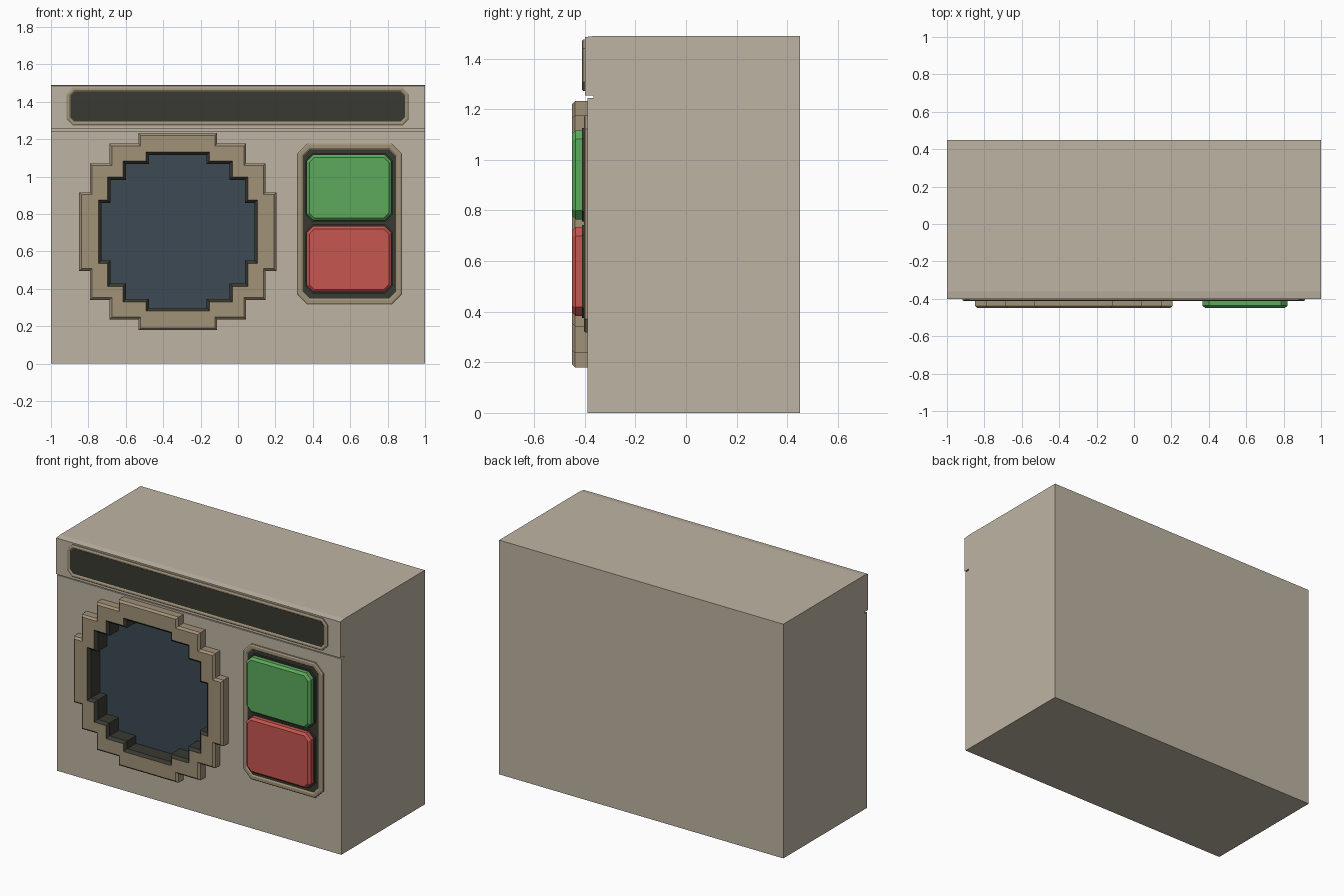
import bpy, bmesh

default = bpy.data.objects.get("Cube")
if default:
    bpy.data.objects.remove(default, do_unlink=True)


def material(name, r, g, b):
    """Flat colour given as sRGB bytes, stored linear."""
    lin = [((c / 255 + 0.055) / 1.055) ** 2.4 for c in (r, g, b)] + [1.0]
    mat = bpy.data.materials.new(name)
    mat.use_nodes = True
    mat.diffuse_color = lin
    mat.node_tree.nodes["Principled BSDF"].inputs["Base Color"].default_value = lin
    return mat


CASE = material("beige case", 190, 180, 163)
TRIM = material("brown trim", 161, 146, 121)
DARK = material("charcoal", 58, 58, 50)
GLASS = material("slate blue", 60, 74, 84)
GREEN = material("green", 93, 170, 93)
RED = material("red", 198, 86, 80)


def stepped(cx, cz, steps, inset=0.0):
    """Stair-stepped disc outline; steps run from widest to narrowest."""
    a = [s - inset for s in steps]
    n = len(a)
    quarter = []
    for i in range(n):
        quarter.append((a[i], a[n - 1 - i]))
        if i < n - 1:
            quarter.append((a[i + 1], a[n - 1 - i]))
    pts = []
    for _ in range(4):
        pts += quarter
        quarter = [(-z, x) for x, z in quarter]
    return [(cx + x, cz + z) for x, z in pts]


def octagon(x0, x1, z0, z1, cut, inset=0.0):
    """Rectangle outline with chamfered corners."""
    x0, x1, z0, z1 = x0 + inset, x1 - inset, z0 + inset, z1 - inset
    c = max(cut - 0.586 * inset, 0.004)
    return [(x1, z0 + c), (x1, z1 - c), (x1 - c, z1), (x0 + c, z1),
            (x0, z1 - c), (x0, z0 + c), (x0 + c, z0), (x1 - c, z0)]


def finish(name, bm, mats):
    bmesh.ops.recalc_face_normals(bm, faces=bm.faces[:])
    mesh = bpy.data.meshes.new(name)
    bm.to_mesh(mesh)
    bm.free()
    for m in mats:
        mesh.materials.append(m)
    obj = bpy.data.objects.new(name, mesh)
    bpy.context.collection.objects.link(obj)
    return obj


def loft(name, sections, mats, bands=None, ring=False):
    """Bridge (outline, y) sections; ring joins last to first, otherwise cap ends."""
    bm = bmesh.new()
    loops = [[bm.verts.new((x, y, z)) for x, z in pts] for pts, y in sections]
    pairs = list(zip(loops, loops[1:]))
    if ring:
        pairs.append((loops[-1], loops[0]))
    for k, (a, b) in enumerate(pairs):
        for i in range(len(a)):
            j = (i + 1) % len(a)
            face = bm.faces.new((a[i], a[j], b[j], b[i]))
            face.material_index = bands[k] if bands else 0
    if not ring:
        bm.faces.new(loops[0])
        bm.faces.new(loops[-1])
    return finish(name, bm, mats)


# Case: side profile with overhanging header and groove, extruded across x
profile = [(0.45, 0), (0.45, 1.49), (-0.36, 1.49), (-0.40, 1.485), (-0.40, 1.255),
           (-0.365, 1.255), (-0.365, 1.245), (-0.39, 1.245), (-0.39, 0)]
bm = bmesh.new()
left, right = [[bm.verts.new((x, y, z)) for y, z in profile] for x in (-1, 1)]
for i in range(len(profile)):
    j = (i + 1) % len(profile)
    bm.faces.new((left[i], left[j], right[j], right[i]))
bm.faces.new(left)
bm.faces.new(right)
case = finish("case", bm, [CASE])

# Round stepped window: recess in the case
CX, CZ = -0.322, 0.706
OUTER = (0.527, 0.47, 0.365, 0.21)
INNER = (0.425, 0.376, 0.293, 0.17)


def window(inset):
    return stepped(CX, CZ, INNER, inset)


cutter = loft("recess_cutter", [(window(-0.015), -0.6), (window(-0.015), -0.33)], [CASE])
cutter.hide_render = True
cut = case.modifiers.new("recess", "BOOLEAN")
cut.operation = "DIFFERENCE"
cut.solver = "EXACT"
cut.object = cutter
bpy.context.view_layer.objects.active = case
bpy.ops.object.modifier_apply(modifier=cut.name)
bpy.data.objects.remove(cutter, do_unlink=True)

# Window surround with dark tapered lining, and the glass at its bottom
loft("window_surround", [
    (stepped(CX, CZ, OUTER), -0.385),
    (stepped(CX, CZ, OUTER), -0.438),
    (stepped(CX, CZ, OUTER, 0.012), -0.45),
    (window(0), -0.45),
    (window(0.016), -0.435),
    (window(0.016), -0.335),
    (window(-0.012), -0.335),
    (window(-0.012), -0.385),
], [TRIM, DARK], bands=[0, 0, 0, 1, 1, 1, 1, 0], ring=True)
loft("window_glass", [(window(0.01), -0.335), (window(0.01), -0.345)], [GLASS])


def framed_panel(name, box, cut, width, back, front):
    """Raised trim frame around a dark panel."""
    loft(name + "_frame", [
        (octagon(*box, cut), back),
        (octagon(*box, cut), front + 0.005),
        (octagon(*box, cut, 0.008), front),
        (octagon(*box, cut, width - 0.008), front),
        (octagon(*box, cut, width), front + 0.005),
        (octagon(*box, cut, width), back),
    ], [TRIM], ring=True)
    loft(name + "_panel", [(octagon(*box, cut, width), back),
                           (octagon(*box, cut, width), front + 0.004)], [DARK])


framed_panel("header", (-0.918, 0.914, 1.272, 1.476), 0.035, 0.022, -0.395, -0.412)
framed_panel("button", (0.315, 0.878, 0.317, 1.176), 0.055, 0.032, -0.385, -0.404)

# Push buttons on dark skirts
for name, z0, z1, colour in (("start_button", 0.765, 1.117, GREEN),
                             ("stop_button", 0.383, 0.735, RED)):
    box = (0.367, 0.82, z0, z1)
    loft(name + "_skirt", [(octagon(*box, 0.035, -0.008), -0.39),
                           (octagon(*box, 0.035, -0.008), -0.412)], [DARK])
    loft(name, [(octagon(*box, 0.035), -0.395),
                (octagon(*box, 0.035), -0.437),
                (octagon(*box, 0.035, 0.014), -0.45)], [colour])
